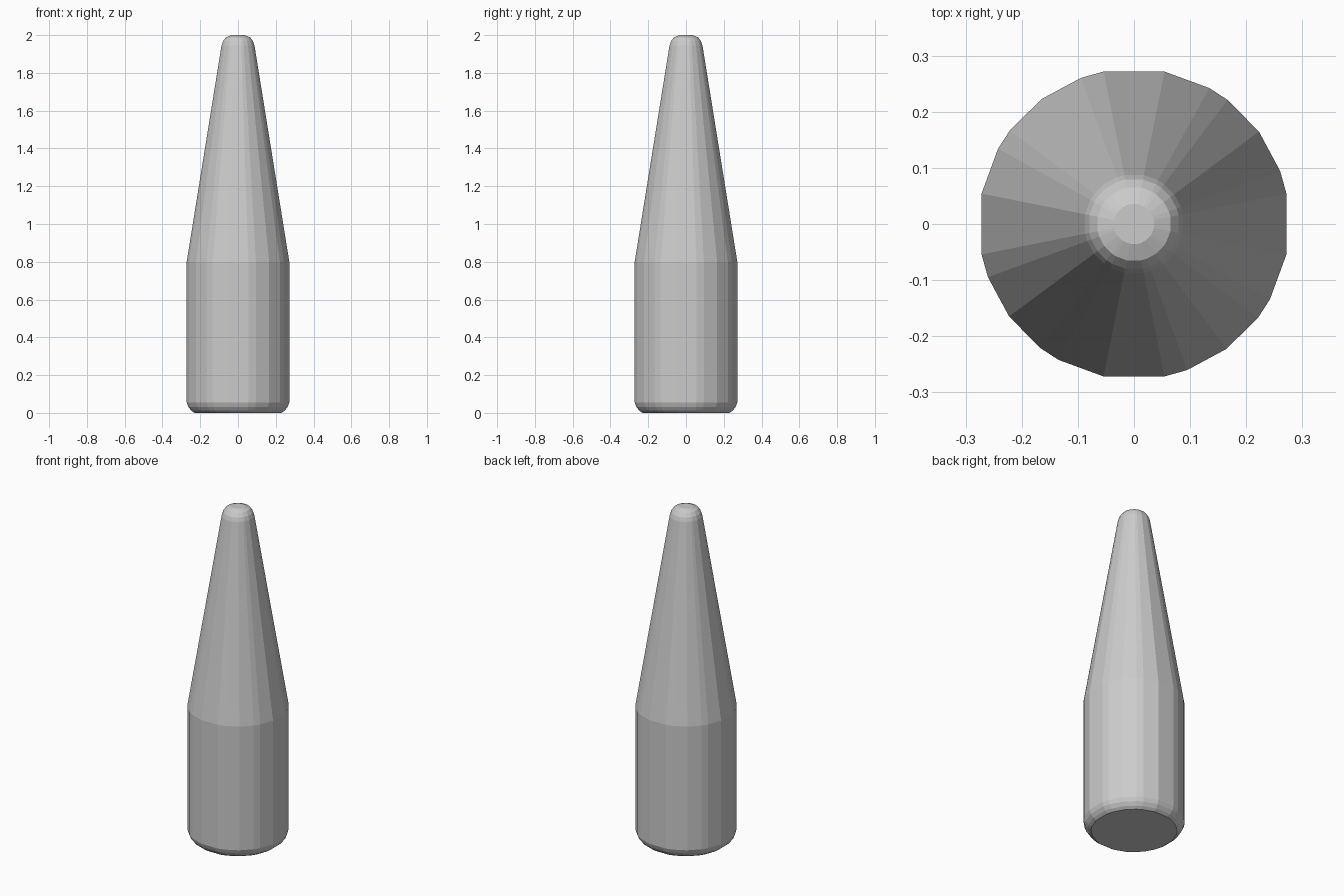
import bpy
import bmesh
import math

if "Cube" in bpy.data.objects:
    bpy.data.objects.remove(bpy.data.objects["Cube"])

# Slightly uneven facet angles of one quarter, repeated around the axis
QUARTER = [11.3, 20, 36.5, 53, 61, 78.7]
ANGLES = [math.radians(a + 90 * q) for q in range(4) for a in QUARTER]

# Profile (radius, height): rounded foot, straight barrel, long taper, domed tip
PROFILE = [
    (0.235, 0.0), (0.252, 0.012), (0.268, 0.032), (0.277, 0.055),
    (0.277, 0.80),
    (0.089, 1.945), (0.081, 1.968), (0.066, 1.988), (0.036, 2.0),
]


def lathe(name, profile, angles):
    bm = bmesh.new()
    rings = [[bm.verts.new((r * math.cos(a), r * math.sin(a), z)) for a in angles]
             for r, z in profile]
    n = len(angles)
    for low, high in zip(rings, rings[1:]):
        for i in range(n):
            j = (i + 1) % n
            bm.faces.new((low[i], low[j], high[j], high[i]))
    # Flat end caps
    bm.faces.new(rings[0][::-1])
    bm.faces.new(rings[-1])
    mesh = bpy.data.meshes.new(name)
    bm.to_mesh(mesh)
    bm.free()
    obj = bpy.data.objects.new(name, mesh)
    bpy.context.collection.objects.link(obj)
    return obj


# Tapered peg body, flat shaded
lathe("tapered_peg", PROFILE, ANGLES)
